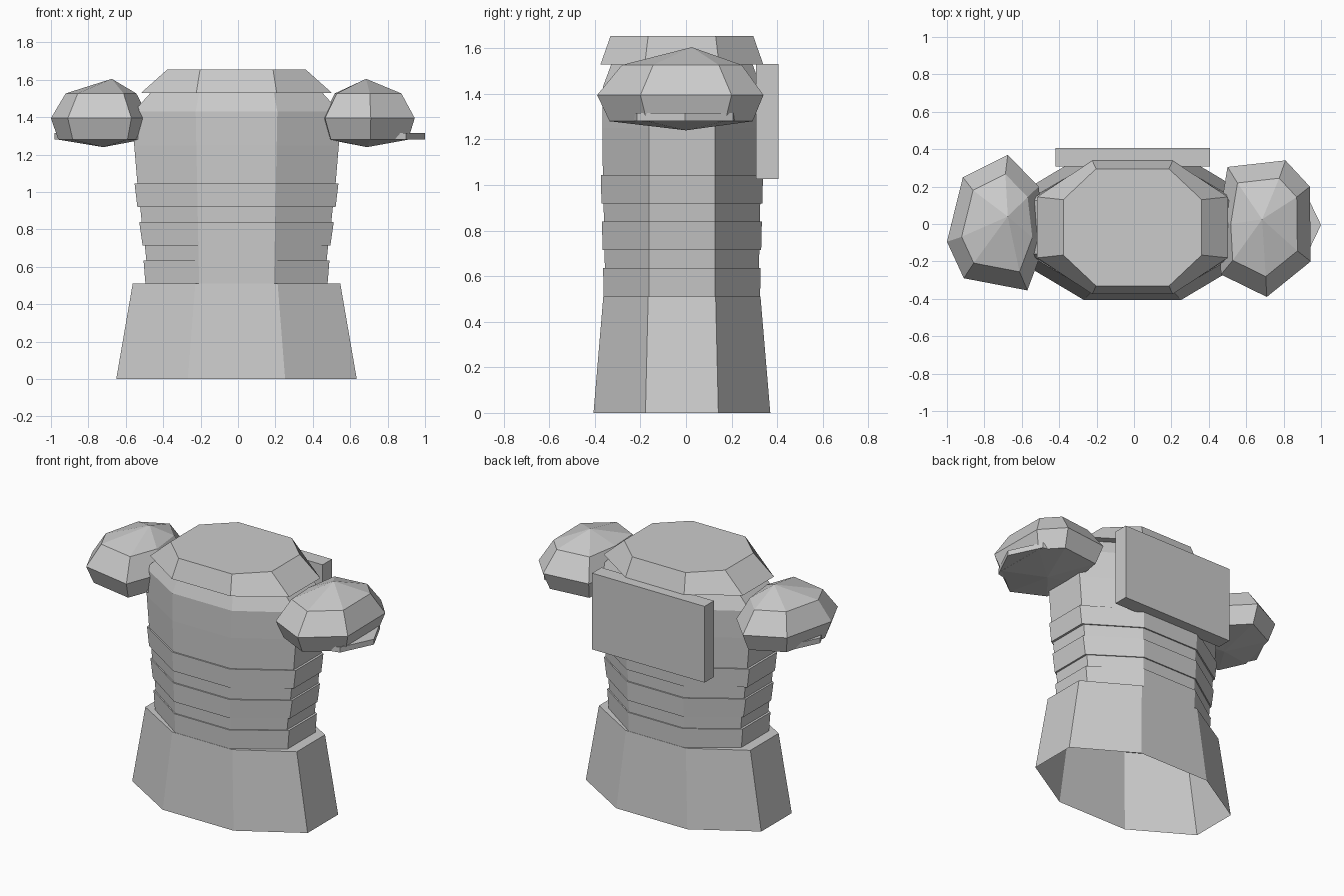
import bpy

if "Cube" in bpy.data.objects:
    bpy.data.objects.remove(bpy.data.objects["Cube"])

CX, CY = -0.008, -0.018   # body centre


def octagon(z, hx, hy, fx, sy):
    """Chamfered rectangle: half sizes hx, hy; fx / sy are half widths of front / side faces."""
    pts = [(fx, -hy), (hx, -sy), (hx, sy), (fx, hy), (-fx, hy), (-hx, sy), (-hx, -sy), (-fx, -hy)]
    return [(CX + x, CY + y, z) for x, y in pts]


def loft(name, rings, cap_top=False, cap_bottom=False, top=None, bottom=None):
    """Skin rings from bottom to top, closing ends with a flat cap or an apex point."""
    n = len(rings[0])
    verts = [p for r in rings for p in r]
    faces = [(k * n + i, k * n + (i + 1) % n, (k + 1) * n + (i + 1) % n, (k + 1) * n + i)
             for k in range(len(rings) - 1) for i in range(n)]
    last = (len(rings) - 1) * n
    if cap_top:
        faces.append(tuple(range(last, last + n)))
    if cap_bottom:
        faces.append(tuple(reversed(range(n))))
    if top:
        verts.append(top)
        faces += [(last + i, last + (i + 1) % n, len(verts) - 1) for i in range(n)]
    if bottom:
        verts.append(bottom)
        faces += [((i + 1) % n, i, len(verts) - 1) for i in range(n)]
    mesh = bpy.data.meshes.new(name)
    mesh.from_pydata(verts, [], faces)
    mesh.update()
    obj = bpy.data.objects.new(name, mesh)
    bpy.context.collection.objects.link(obj)
    return obj


# flared skirt, open underneath, with a ledge in to the waist
loft("skirt", [octagon(0, 0.643, 0.388, 0.26, 0.16),
               octagon(0.51, 0.555, 0.345, 0.22, 0.148),
               octagon(0.51, 0.485, 0.341, 0.20, 0.145)])

# ribbed waist and chest: (z, half width, half depth)
profile = [(0.51, 0.487, 0.343), (0.635, 0.497, 0.346), (0.635, 0.482, 0.338), (0.715, 0.490, 0.340),
           (0.715, 0.502, 0.348), (0.84, 0.520, 0.351), (0.84, 0.507, 0.342), (0.92, 0.515, 0.344),
           (0.92, 0.530, 0.353), (1.045, 0.545, 0.356), (1.045, 0.530, 0.347), (1.25, 0.547, 0.349),
           (1.43, 0.550, 0.347)]
body = [octagon(z, hx, hy, 0.20 + 0.02 * (z - 0.51), 0.145) for z, hx, hy in profile]
body.append(octagon(1.53, 0.46, 0.31, 0.20, 0.14))
loft("torso", body)

# bevelled collar with flat top
loft("collar", [octagon(1.53, 0.46, 0.31, 0.20, 0.14),
                octagon(1.53, 0.51, 0.357, 0.215, 0.163),
                octagon(1.655, 0.37, 0.313, 0.195, 0.148)], cap_top=True)

# back plate
bpy.ops.mesh.primitive_cube_add(size=1, location=(-0.007, 0.356, 1.278))
plate = bpy.context.object
plate.name = "back_plate"
plate.scale = (0.825, 0.098, 0.505)


# faceted shoulder pads, each an irregular seven-sided dome
def scaled(outline, centre, s, z):
    cx, cy = centre
    return [(cx + (x - cx) * s, cy + (y - cy) * s, z) for x, y in outline]


pads = {
    "right": ((0.69, 0.0), (0.685, 0.025), 1.0,
              [(0.465, -0.27), (0.71, -0.39), (0.945, -0.20), (0.94, 0.20),
               (0.81, 0.34), (0.50, 0.305), (0.45, 0.0)]),
    "left": ((-0.72, 0.0), (-0.675, 0.04), -0.98,
             [(-0.91, -0.29), (-0.57, -0.355), (-0.475, -0.10), (-0.51, 0.20),
              (-0.675, 0.37), (-0.915, 0.25), (-1.0, -0.095)]),
}
for side, (centre, apex, tip, outline) in pads.items():
    loft(side + "_shoulder_pad",
         [scaled(outline, centre, 0.86, 1.28), scaled(outline, centre, 1.0, 1.395),
          scaled(outline, centre, 0.72, 1.527)],
         top=(apex[0], apex[1], 1.605), bottom=(centre[0], 0.0, 1.24))
    # thin rim plate below the dome, pointing outward
    sign = 1 if side == "right" else -1
    bpy.ops.mesh.primitive_cylinder_add(vertices=7, radius=0.27, depth=0.035,
                                        location=(tip - sign * 0.27, -0.005, 1.298),
                                        rotation=(0, 0, -sign * 1.5708))
    bpy.context.object.name = side + "_shoulder_rim"
